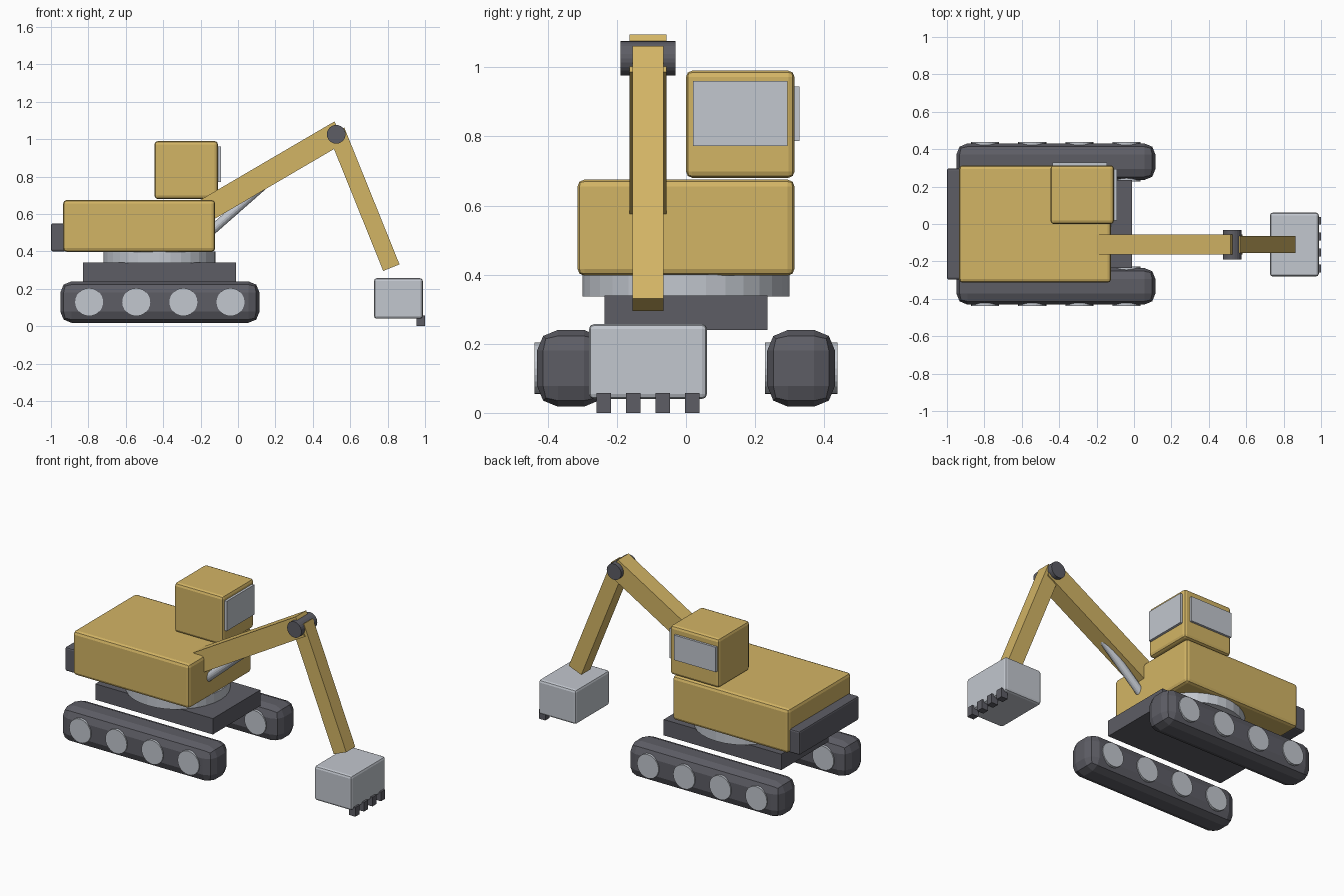
import bpy
import math
from mathutils import Vector

cube = bpy.data.objects.get("Cube")
if cube:
    bpy.data.objects.remove(cube, do_unlink=True)


def material(name, r, g, b):
    m = bpy.data.materials.new(name)
    m.use_nodes = True
    m.diffuse_color = (r, g, b, 1)
    m.node_tree.nodes["Principled BSDF"].inputs["Base Color"].default_value = (r, g, b, 1)
    return m


YELLOW = material("machine yellow", 0.65, 0.46, 0.13)
STEEL = material("light steel", 0.54, 0.57, 0.62)
DARK = material("dark grey", 0.11, 0.11, 0.13)


def finish(name, mat, bevel=0, segments=2):
    ob = bpy.context.object
    ob.name = name
    ob.data.materials.append(mat)
    if bevel:
        mod = ob.modifiers.new("Bevel", "BEVEL")
        mod.width = bevel
        mod.segments = segments
    return ob


def box(name, mat, xs, ys, zs, bevel=0, segments=2):
    """Box given by its extents on each axis."""
    bpy.ops.mesh.primitive_cube_add(size=1, location=[sum(r) / 2 for r in (xs, ys, zs)])
    bpy.context.object.scale = [r[1] - r[0] for r in (xs, ys, zs)]
    bpy.ops.object.transform_apply(location=False, rotation=False, scale=True)
    return finish(name, mat, bevel, segments)


def cylinder(name, mat, start, end, radius, sides=24):
    """Cylinder between two points."""
    a, b = Vector(start), Vector(end)
    bpy.ops.mesh.primitive_cylinder_add(
        vertices=sides, radius=radius, depth=(b - a).length, location=(a + b) / 2,
        rotation=(b - a).to_track_quat("Z", "Y").to_euler())
    ob = finish(name, mat)
    bpy.ops.object.shade_smooth_by_angle(angle=math.radians(10))
    return ob


def beam(name, mat, start, end, width, thickness):
    """Square-ended arm between two (x, z) points on the digging arm plane."""
    dx, dz = end[0] - start[0], end[1] - start[1]
    bpy.ops.mesh.primitive_cube_add(
        size=1, location=((start[0] + end[0]) / 2, ARM_Y, (start[1] + end[1]) / 2),
        rotation=(0, -math.atan2(dz, dx), 0))
    bpy.context.object.scale = (math.hypot(dx, dz), width, thickness)
    bpy.ops.object.transform_apply(location=False, rotation=False, scale=True)
    return finish(name, mat)


ARM_Y = -0.11

# Tracks with their wheels
for side, s in (("left", 1), ("right", -1)):
    y = 0.333 * s
    box(side + "_track", DARK, (-0.95, 0.115), (y - 0.098, y + 0.098), (0.018, 0.24), 0.06)
    for i in range(4):
        x = -0.796 + 0.252 * i
        cylinder(f"{side}_wheel_{i + 1}", STEEL, (x, y - 0.105, 0.129), (x, y + 0.105, 0.129), 0.075)

# Undercarriage and slewing ring
box("chassis", DARK, (-0.83, -0.01), (-0.236, 0.236), (0.24, 0.34))
cylinder("turntable", STEEL, (-0.42, 0, 0.337), (-0.42, 0, 0.4), 0.3, 32)

# Upper body
box("body", YELLOW, (-0.935, -0.122), (-0.314, 0.314), (0.397, 0.675), 0.02)
box("counterweight", DARK, (-1.0, -0.92), (-0.297, 0.297), (0.4, 0.55), 0.01)

# Cab with front and side glass
box("cab", YELLOW, (-0.447, -0.107), (0.0, 0.314), (0.68, 0.99), 0.018)
box("front_window", STEEL, (-0.115, -0.092), (0.02, 0.294), (0.772, 0.96))
box("side_window", STEEL, (-0.437, -0.145), (0.305, 0.328), (0.787, 0.944))

# Digging arm
beam("boom", YELLOW, (-0.2, 0.603), (0.547, 1.04), 0.106, 0.126)
beam("stick", YELLOW, (0.525, 1.044), (0.82, 0.313), 0.09, 0.094)
cylinder("elbow_pin", DARK, (0.525, ARM_Y - 0.079, 1.026), (0.525, ARM_Y + 0.079, 1.026), 0.05)
cylinder("boom_ram", STEEL, (-0.2, ARM_Y, 0.46), (0.13, ARM_Y, 0.75), 0.025, 16)

# Bucket and teeth
box("bucket", STEEL, (0.727, 0.988), (ARM_Y - 0.171, ARM_Y + 0.171), (0.04, 0.257), 0.015)
for i in range(4):
    y = ARM_Y + (i - 1.5) * 0.085
    box(f"tooth_{i + 1}", DARK, (0.955, 1.0), (y - 0.021, y + 0.021), (0.0, 0.058))
